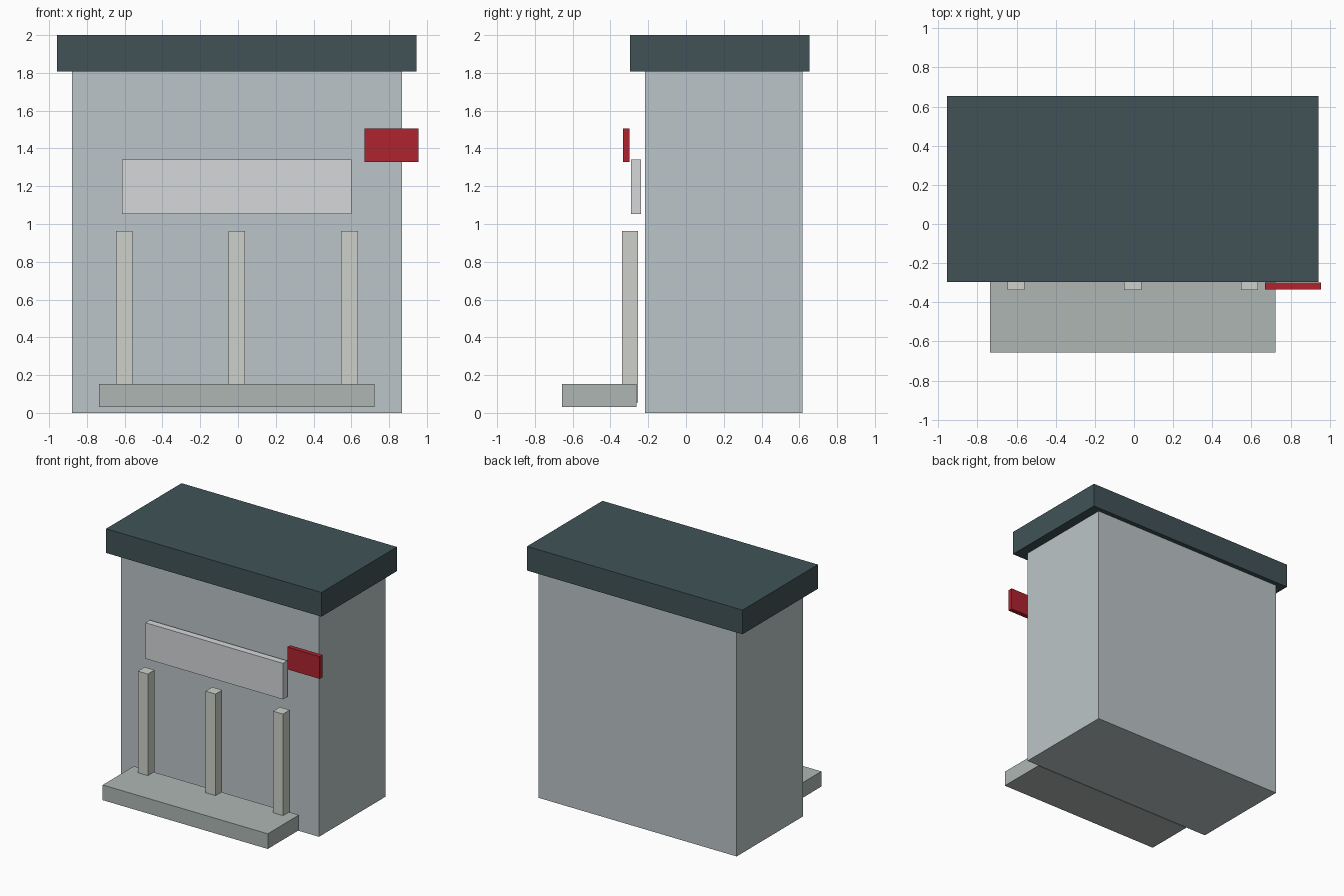
import bpy
from mathutils import Vector

if "Cube" in bpy.data.objects:
    bpy.data.objects.remove(bpy.data.objects["Cube"])


def material(name, rgb):
    m = bpy.data.materials.new(name)
    m.diffuse_color = (*rgb, 1.0)
    m.use_nodes = True
    m.node_tree.nodes["Principled BSDF"].inputs["Base Color"].default_value = m.diffuse_color
    return m


def box(name, x, y, z, mat):
    """Box given as (min, max) along each axis."""
    lo, hi = Vector((x[0], y[0], z[0])), Vector((x[1], y[1], z[1]))
    bpy.ops.mesh.primitive_cube_add(size=1, location=(lo + hi) / 2)
    ob = bpy.context.object
    ob.name = name
    ob.scale = hi - lo
    bpy.ops.object.transform_apply(location=False, rotation=False, scale=True)
    ob.data.materials.append(mat)
    return ob


wall = material("wall_grey", (0.50, 0.56, 0.58))
dark = material("roof_slate", (0.052, 0.086, 0.095))
stone = material("step_stone", (0.42, 0.47, 0.45))
pale = material("post_pale", (0.61, 0.64, 0.59))
white = material("panel_white", (0.66, 0.68, 0.70))
red = material("flag_red", (0.43, 0.017, 0.028))

# Main block and overhanging roof slab
box("building_body", (-0.88, 0.867), (-0.217, 0.618), (0, 1.807), wall)
box("roof_slab", (-0.957, 0.944), (-0.296, 0.655), (1.807, 2.0), dark)

# Front step
box("front_step", (-0.735, 0.722), (-0.656, -0.263), (0.032, 0.153), stone)

# Three posts, their feet sunk into the step
for i, cx in enumerate((-0.603, -0.006, 0.59)):
    box(f"front_post_{i + 1}", (cx - 0.044, cx + 0.044), (-0.338, -0.253),
        (0.055, 0.963), pale)

# Panel above the posts and the red side plate
box("front_panel", (-0.613, 0.601), (-0.292, -0.237), (1.054, 1.341), white)
box("red_plate", (0.669, 0.955), (-0.334, -0.298), (1.328, 1.506), red)
